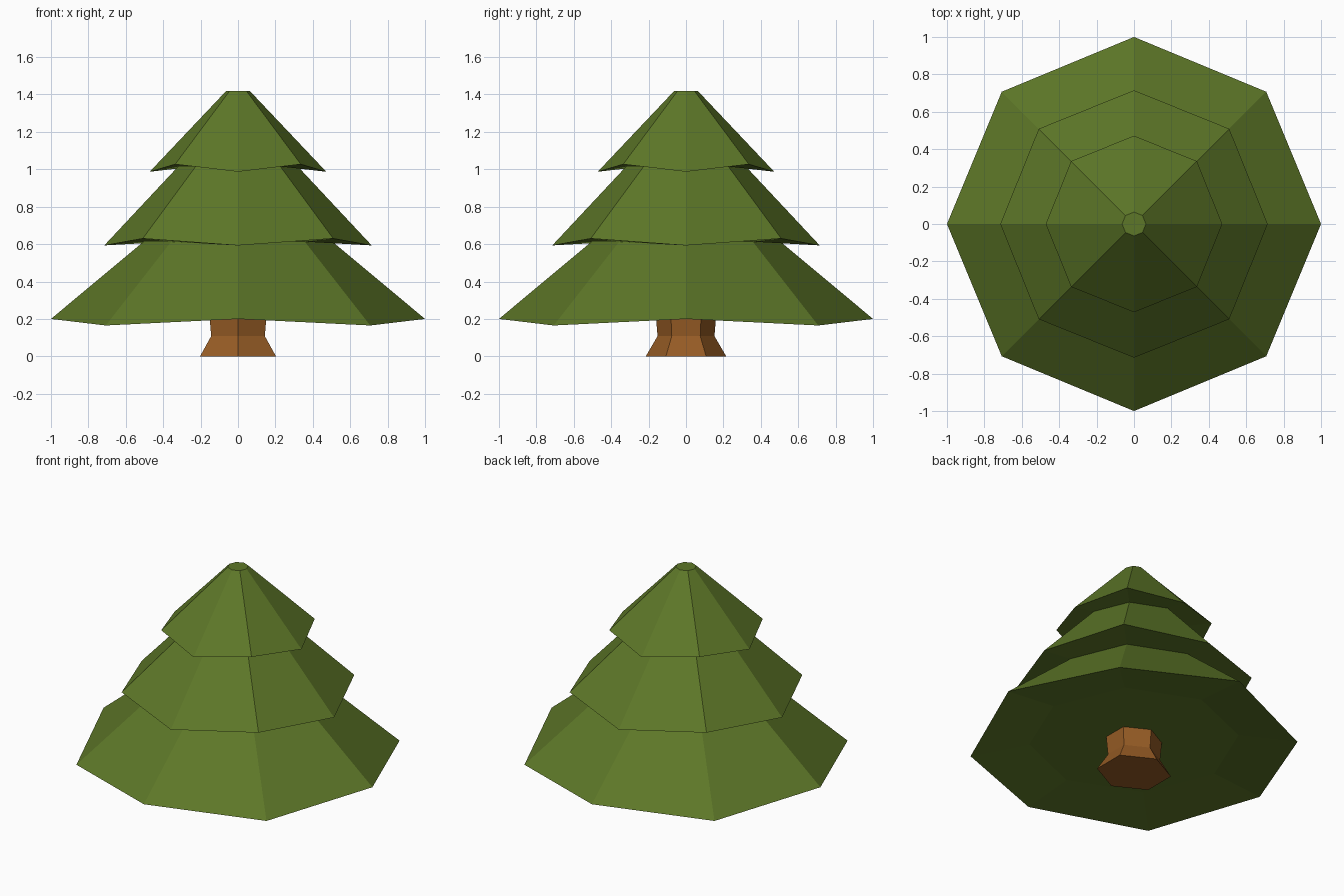
import bpy
import bmesh
from math import cos, sin, pi

cube = bpy.data.objects.get("Cube")
if cube:
    bpy.data.objects.remove(cube, do_unlink=True)


def make_material(name, color):
    mat = bpy.data.materials.new(name)
    mat.use_nodes = True
    mat.diffuse_color = color
    bsdf = mat.node_tree.nodes["Principled BSDF"]
    bsdf.inputs["Base Color"].default_value = color
    bsdf.inputs["Roughness"].default_value = 0.9
    return mat


def build_rings(name, rings, mat):
    """Join stacked rings of points with flat quads and cap both ends."""
    bm = bmesh.new()
    loops = [[bm.verts.new(p) for p in ring] for ring in rings]
    for low, high in zip(loops, loops[1:]):
        for i in range(len(low)):
            j = (i + 1) % len(low)
            bm.faces.new((low[i], low[j], high[j], high[i]))
    bm.faces.new(loops[0][::-1])
    bm.faces.new(loops[-1])
    bmesh.ops.recalc_face_normals(bm, faces=bm.faces)
    mesh = bpy.data.meshes.new(name)
    bm.to_mesh(mesh)
    bm.free()
    mesh.materials.append(mat)
    obj = bpy.data.objects.new(name, mesh)
    bpy.context.collection.objects.link(obj)
    return obj


def leaf_ring(r, z, corner_r=None, corner_z=None):
    """Octagon whose diagonal corners may differ from the others."""
    points = []
    for i in range(8):
        diagonal = i % 2
        radius = corner_r if diagonal and corner_r else r
        height = corner_z if diagonal and corner_z else z
        a = i * pi / 4
        points.append((radius * cos(a), radius * sin(a), height))
    return points


def trunk_ring(r, z):
    """Hexagon with points to front and back, slightly widened sideways."""
    return [(1.09 * r * cos(pi / 2 + i * pi / 3),
             r * sin(pi / 2 + i * pi / 3), z) for i in range(6)]


green = make_material("leaf green", (0.11, 0.185, 0.021, 1))
brown = make_material("bark brown", (0.30, 0.105, 0.018, 1))

# Three skirts of foliage, from the hollow underside to the blunt tip
build_rings("foliage", [
    leaf_ring(0.64, 0.23),
    leaf_ring(1.0, 0.2, 1.0, 0.165),
    leaf_ring(0.505, 0.613),
    leaf_ring(0.715, 0.593, 0.72, 0.63),
    leaf_ring(0.32, 1.015),
    leaf_ring(0.472, 0.987, 0.475, 1.027),
    leaf_ring(0.064, 1.418),
], green)

# Trunk with a flared foot
build_rings("trunk", [
    trunk_ring(0.215, 0.0),
    trunk_ring(0.152, 0.108),
    trunk_ring(0.165, 0.26),
], brown)
